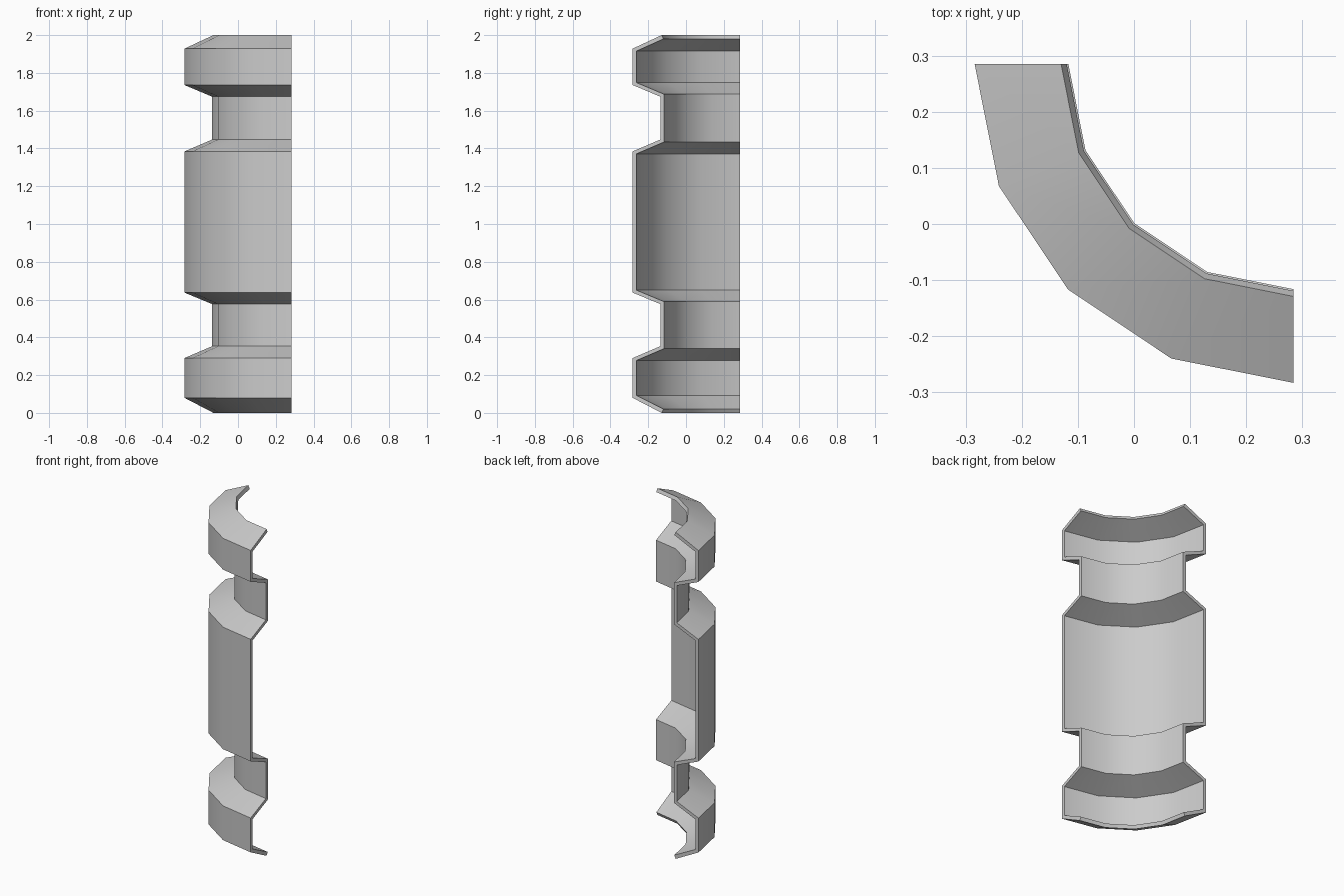
import bpy, bmesh, math
from mathutils import Vector, Matrix

cube = bpy.data.objects.get("Cube")
if cube:
    bpy.data.objects.remove(cube, do_unlink=True)

# Sweep axis and ring radii
AXIS = Vector((0.284, 0.285, 0))
OUTER, GROOVE, END = 0.568, 0.421, 0.414
WALL, MITER = 0.02, 0.013

# Outer profile from bottom to top: radius, height, inner-wall shift direction
profile = [
    (OUTER, 0.08, 1), (OUTER, 0.29, -1),
    (GROOVE, 0.353, -1), (GROOVE, 0.576, 1),
    (OUTER, 0.637, 1), (OUTER, 1.384, -1),
    (GROOVE, 1.447, -1), (GROOVE, 1.674, 1),
    (OUTER, 1.736, 1), (OUTER, 1.928, -1),
]
outer = [(END, 0)] + [(r, z) for r, z, s in profile] + [(END, 2)]
inner = ([(END - 0.01, WALL)]
         + [(r - WALL, z + s * MITER) for r, z, s in profile]
         + [(END - 0.01, 2 - WALL)])

# Quarter shell: sweep the closed wall section in four facets
bm = bmesh.new()
section = [bm.verts.new(AXIS + Vector((-r, 0, z))) for r, z in outer + inner[::-1]]
n = len(outer)
rings = [section]
for step in range(1, 5):
    turn = Matrix.Rotation(math.radians(22.5 * step), 3, 'Z')
    rings.append([bm.verts.new(AXIS + turn @ (v.co - AXIS)) for v in section])
for a, b in zip(rings, rings[1:]):
    for i in range(len(a)):
        j = (i + 1) % len(a)
        bm.faces.new((a[i], a[j], b[j], b[i]))

# Side rims at the two cut ends
for ring in (rings[0], rings[-1]):
    for i in range(n - 1):
        bm.faces.new((ring[i], ring[i + 1], ring[-2 - i], ring[-1 - i]))
bmesh.ops.recalc_face_normals(bm, faces=bm.faces)

mesh = bpy.data.meshes.new("grooved_quarter_shell")
bm.to_mesh(mesh)
bm.free()
shell = bpy.data.objects.new("grooved_quarter_shell", mesh)
bpy.context.collection.objects.link(shell)

# Plain grey finish
grey = bpy.data.materials.new("plain_grey")
grey.use_nodes = True
color = (0.6, 0.6, 0.6, 1)
grey.diffuse_color = color
grey.node_tree.nodes["Principled BSDF"].inputs["Base Color"].default_value = color
mesh.materials.append(grey)

# Smooth around the curve, crisp at the chamfers
bpy.ops.object.select_all(action='DESELECT')
shell.select_set(True)
bpy.context.view_layer.objects.active = shell
bpy.ops.object.shade_smooth_by_angle(angle=math.radians(30))
